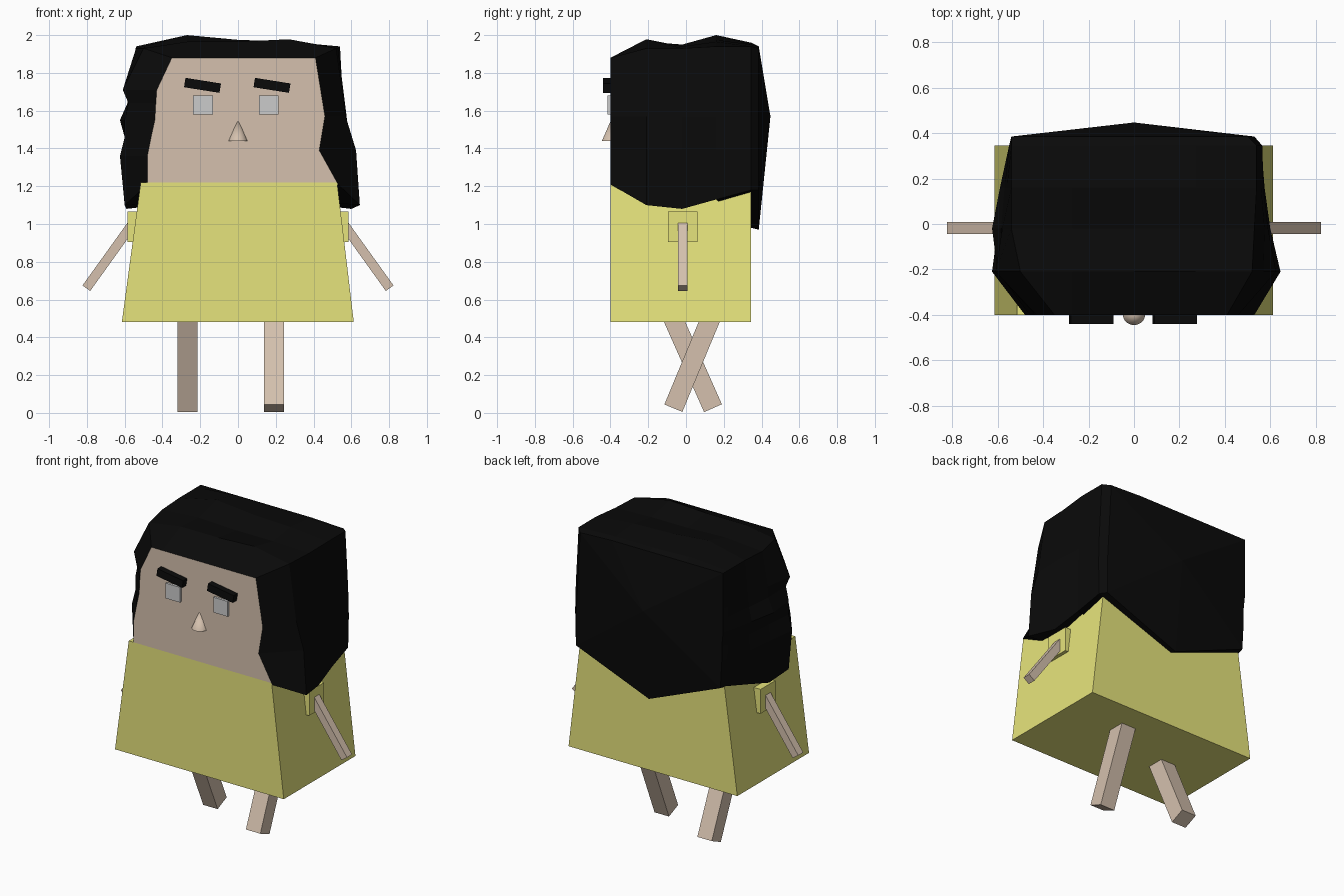
import bpy, bmesh
from mathutils import Vector, Matrix
from math import radians

if "Cube" in bpy.data.objects:
    bpy.data.objects.remove(bpy.data.objects["Cube"])


def material(name, rgb):
    m = bpy.data.materials.new(name)
    m.diffuse_color = (*rgb, 1)
    m.use_nodes = True
    m.node_tree.nodes["Principled BSDF"].inputs["Base Color"].default_value = m.diffuse_color
    return m


SKIN = material("skin", (0.66, 0.53, 0.42))
YELLOW = material("yellow_cloth", (0.79, 0.77, 0.20))
BLACK = material("black_hair", (0.003, 0.003, 0.003))


def finish(name, bm, mat=None):
    bmesh.ops.recalc_face_normals(bm, faces=bm.faces)
    me = bpy.data.meshes.new(name)
    bm.to_mesh(me)
    bm.free()
    ob = bpy.data.objects.new(name, me)
    bpy.context.collection.objects.link(ob)
    if mat:
        me.materials.append(mat)
    return ob


def box(name, centre, size, mat=None, rot=Matrix()):
    bm = bmesh.new()
    m = Matrix.Translation(centre) @ rot @ Matrix.Diagonal((*size, 1))
    bmesh.ops.create_cube(bm, size=1, matrix=m)
    return finish(name, bm, mat)


def limb(name, a, b, wx, wy, mat):
    a, b = Vector(a), Vector(b)
    rot = Vector((0, 0, -1)).rotation_difference(b - a).to_matrix().to_4x4()
    return box(name, (a + b) / 2, (wx, wy, (b - a).length), mat, rot)


def prism(name, outline, y0, y1, mat):
    bm = bmesh.new()
    f = bm.faces.new([bm.verts.new((x, y0, z)) for x, z in outline])
    ext = bmesh.ops.extrude_face_region(bm, geom=[f], use_keep_orig=True)
    moved = [v for v in ext["geom"] if isinstance(v, bmesh.types.BMVert)]
    bmesh.ops.translate(bm, vec=(0, y1 - y0, 0), verts=moved)
    return finish(name, bm, mat)


# Dress and head: flat-fronted prisms
prism("dress", [(-0.615, 0.48), (0.613, 0.48), (0.525, 1.22), (-0.515, 1.22)],
      -0.40, 0.345, YELLOW)
LEFT_Z = (1.36, 1.46, 1.55, 1.64, 1.71)
RIGHT_Z = (1.57, 1.39)
FACE_L = (-0.48, -0.48, -0.46, -0.44, -0.435, -0.43, -0.35)
FACE_R = (0.41, 0.46, 0.43, 0.53)
prism("head", [*zip(FACE_L, (1.21, *LEFT_Z, 1.88)), *zip(FACE_R, (1.88, *RIGHT_Z, 1.21))],
      -0.40, 0.30, SKIN)

# Hair: rings from front to back
# y, lower edge z, lower middle z, left x (upwards), top z (left to right), right x (downwards)
STATIONS = [
    (-0.40, 1.21, 1.21, FACE_L, (1.88, 1.88, 1.88, 1.88, 1.88), FACE_R),
    (-0.21, 1.10, 1.15, (-0.60, -0.625, -0.60, -0.60, -0.58, -0.61, -0.50),
     (1.93, 1.965, 1.965, 1.978, 1.93), (0.52, 0.57, 0.625, 0.645)),
    (-0.02, 1.08, 1.15, (-0.59, -0.60, -0.585, -0.625, -0.585, -0.58, -0.54),
     (1.93, 1.95, 1.94, 1.94, 1.93), (0.53, 0.575, 0.59, 0.60)),
    (0.16, 1.13, 1.15, (-0.56, -0.58, -0.57, -0.59, -0.57, -0.56, -0.54),
     (1.94, 2.0, 1.975, 1.965, 1.94), (0.54, 0.56, 0.57, 0.575)),
    (0.345, 1.18, 0.98, (-0.53, -0.54, -0.545, -0.55, -0.55, -0.55, -0.54),
     (1.94, 1.96, 1.95, 1.95, 1.94), (0.54, 0.56, 0.565, 0.56)),
    (0.385, 1.18, 0.97, (-0.52, -0.53, -0.53, -0.54, -0.54, -0.54, -0.54),
     (1.94, 1.94, 1.94, 1.94, 1.93), (0.50, 0.52, 0.53, 0.53)),
]
bm = bmesh.new()
rings = []
for y, low, mid, left, top, right in STATIONS:
    pts = [*zip(left, (low, *LEFT_Z, top[0])),
           *zip((-0.27, 0, 0.27), top[1:4]),
           *zip(right, (top[4], *RIGHT_Z, low)), (0, mid)]
    rings.append([bm.verts.new((x, y, z)) for x, z in pts])
n = len(rings[0])
for a, b in zip(rings, rings[1:]):
    for i in range(n):
        j = (i + 1) % n
        bm.faces.new((a[i], a[j], b[j], b[i]))
ridge = bm.verts.new((0, 0.447, 1.57))
for i in range(n):
    bm.faces.new((rings[-1][i], rings[-1][(i + 1) % n], ridge))
finish("hair", bm, BLACK)

# Nose
bm = bmesh.new()
bmesh.ops.create_cone(bm, cap_ends=True, segments=32, radius1=0.05, radius2=0,
                      depth=0.115, matrix=Matrix.Translation((0, -0.395, 1.4975)))
nose = finish("nose", bm, SKIN)
bpy.context.view_layer.objects.active = nose
nose.select_set(True)
bpy.ops.object.shade_smooth_by_angle()

# Eyes, brows, sleeves, arms and legs
for side, s, eye_x, brow_x, leg_x, foot_y, hip_y in (
        ("left", -1, -0.185, -0.188, -0.268, 0.143, -0.113),
        ("right", 1, 0.163, 0.18, 0.19, -0.067, 0.172)):
    box(side + "_eye", (eye_x, -0.40, 1.63), (0.105, 0.03, 0.10))
    box(side + "_brow", (brow_x, -0.415, 1.734), (0.19, 0.05, 0.05), BLACK,
        Matrix.Rotation(radians(-9 * s), 4, "Y") if s < 0 else Matrix.Rotation(radians(9), 4, "Y"))
    if s < 0:
        bpy.data.objects[side + "_brow"].data.update()
    box(side + "_sleeve", (0.53 * s, -0.017, 0.985), (0.11, 0.155, 0.16), YELLOW)
    limb(side + "_arm", (0.53 * s, -0.017, 1.04), (0.803 * s, -0.017, 0.66), 0.05, 0.052, SKIN)
    limb(side + "_leg", (leg_x, hip_y, 0.60), (leg_x, foot_y, 0.025), 0.105, 0.103, SKIN)
